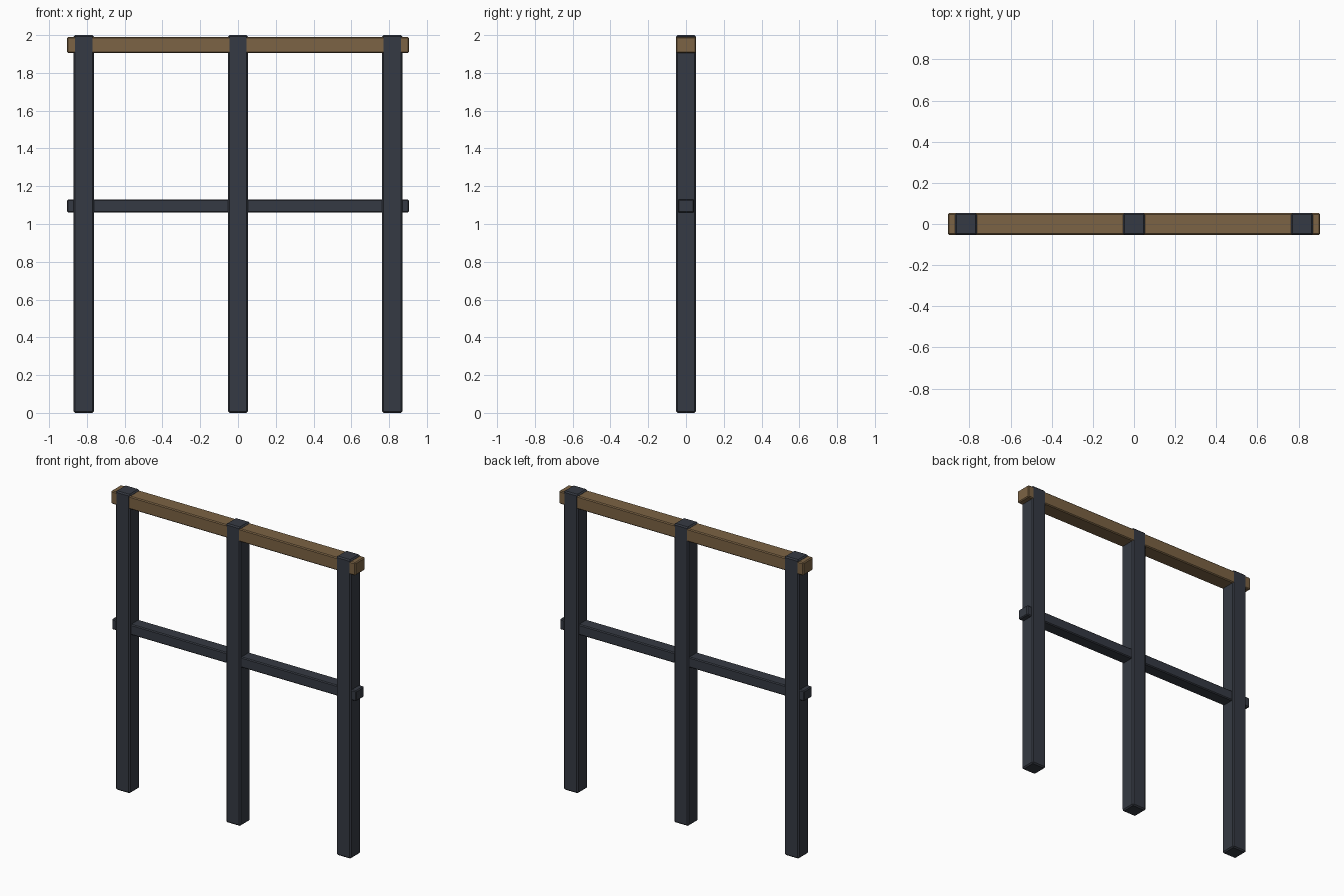
import bpy

if "Cube" in bpy.data.objects:
    bpy.data.objects.remove(bpy.data.objects["Cube"])


def material(name, color):
    m = bpy.data.materials.new(name)
    m.diffuse_color = color
    m.use_nodes = True
    m.node_tree.nodes["Principled BSDF"].inputs["Base Color"].default_value = m.diffuse_color
    return m


dark = material("dark_metal", (0.036, 0.042, 0.056, 1))
wood = material("brown_wood", (0.20, 0.125, 0.058, 1))


def beam(name, center, size, mat, bevel):
    """Box with a narrow chamfer on every edge."""
    bpy.ops.mesh.primitive_cube_add(size=1, location=center)
    ob = bpy.context.object
    ob.name = name
    ob.scale = size
    bpy.ops.object.transform_apply(location=False, rotation=False, scale=True)
    mod = ob.modifiers.new("chamfer", 'BEVEL')
    mod.width = bevel
    mod.segments = 1
    ob.data.materials.append(mat)
    return ob


# Three upright posts
for label, x in (("left", -0.817), ("middle", 0.0), ("right", 0.817)):
    beam(f"{label}_post", (x, 0, 1.0), (0.107, 0.107, 2.0), dark, 0.008)

# Wooden top rail, running through the post heads
beam("top_rail", (0, 0, 1.948), (1.81, 0.1065, 0.086), wood, 0.006)

# Thinner dark middle rail
beam("middle_rail", (0, 0, 1.095), (1.81, 0.086, 0.07), dark, 0.006)
